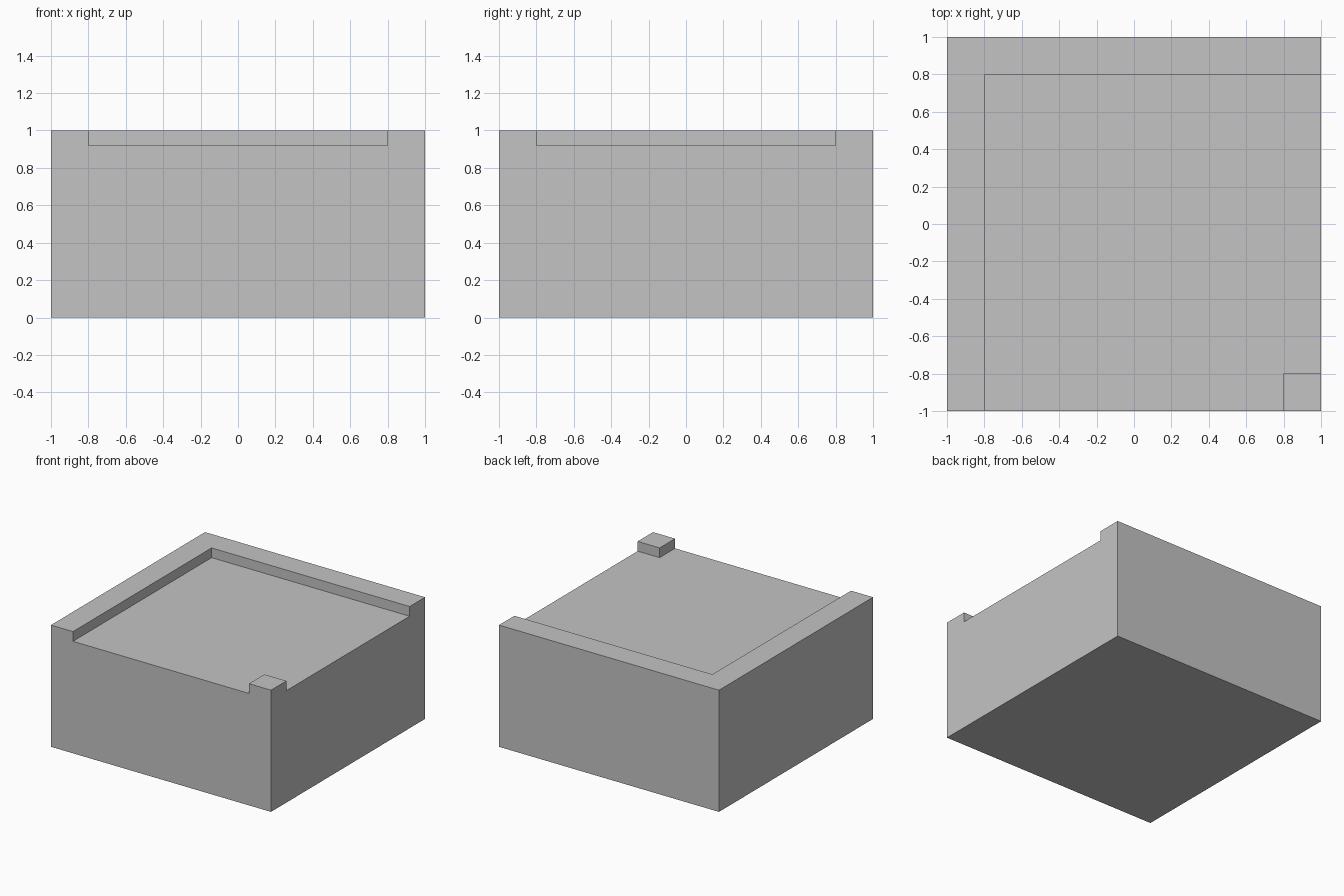
import bpy, bmesh

if "Cube" in bpy.data.objects:
    bpy.data.objects.remove(bpy.data.objects["Cube"])


def prism(name, outline, z0, z1):
    """Closed object made by extruding an outline upward."""
    bm = bmesh.new()
    base = bm.faces.new([bm.verts.new((x, y, z0)) for x, y in outline])
    top = bmesh.ops.extrude_face_region(bm, geom=[base])["geom"]
    verts = [v for v in top if isinstance(v, bmesh.types.BMVert)]
    bmesh.ops.translate(bm, verts=verts, vec=(0, 0, z1 - z0))
    bmesh.ops.recalc_face_normals(bm, faces=bm.faces)
    mesh = bpy.data.meshes.new(name)
    bm.to_mesh(mesh)
    bm.free()
    obj = bpy.data.objects.new(name, mesh)
    bpy.context.collection.objects.link(obj)
    return obj


grey = bpy.data.materials.new("light grey")
grey.diffuse_color = (0.55, 0.55, 0.55, 1)
grey.use_nodes = True
grey.node_tree.nodes["Principled BSDF"].inputs["Base Color"].default_value = grey.diffuse_color

# Solid block
block = prism("block", [(-1, -1), (1, -1), (1, 1), (-1, 1)], 0, 1)
block.data.materials.append(grey)

# Shallow recess, leaving a rim on the left and back and a post at the front right
R, OUT = 0.8, 1.2
recess = prism("recess_cutter",
               [(-R, -OUT), (R, -OUT), (R, -R), (OUT, -R), (OUT, R), (-R, R)],
               0.92, 1.2)
recess.data.materials.append(grey)
recess.hide_render = True

cut = block.modifiers.new("recess", 'BOOLEAN')
cut.operation = 'DIFFERENCE'
cut.solver = 'EXACT'
cut.object = recess

# Apply the cut and drop the cutter
bpy.context.view_layer.update()
evaluated = block.evaluated_get(bpy.context.evaluated_depsgraph_get())
cut_mesh = bpy.data.meshes.new_from_object(evaluated)
block.modifiers.clear()
block.data = cut_mesh
bpy.data.objects.remove(recess)
